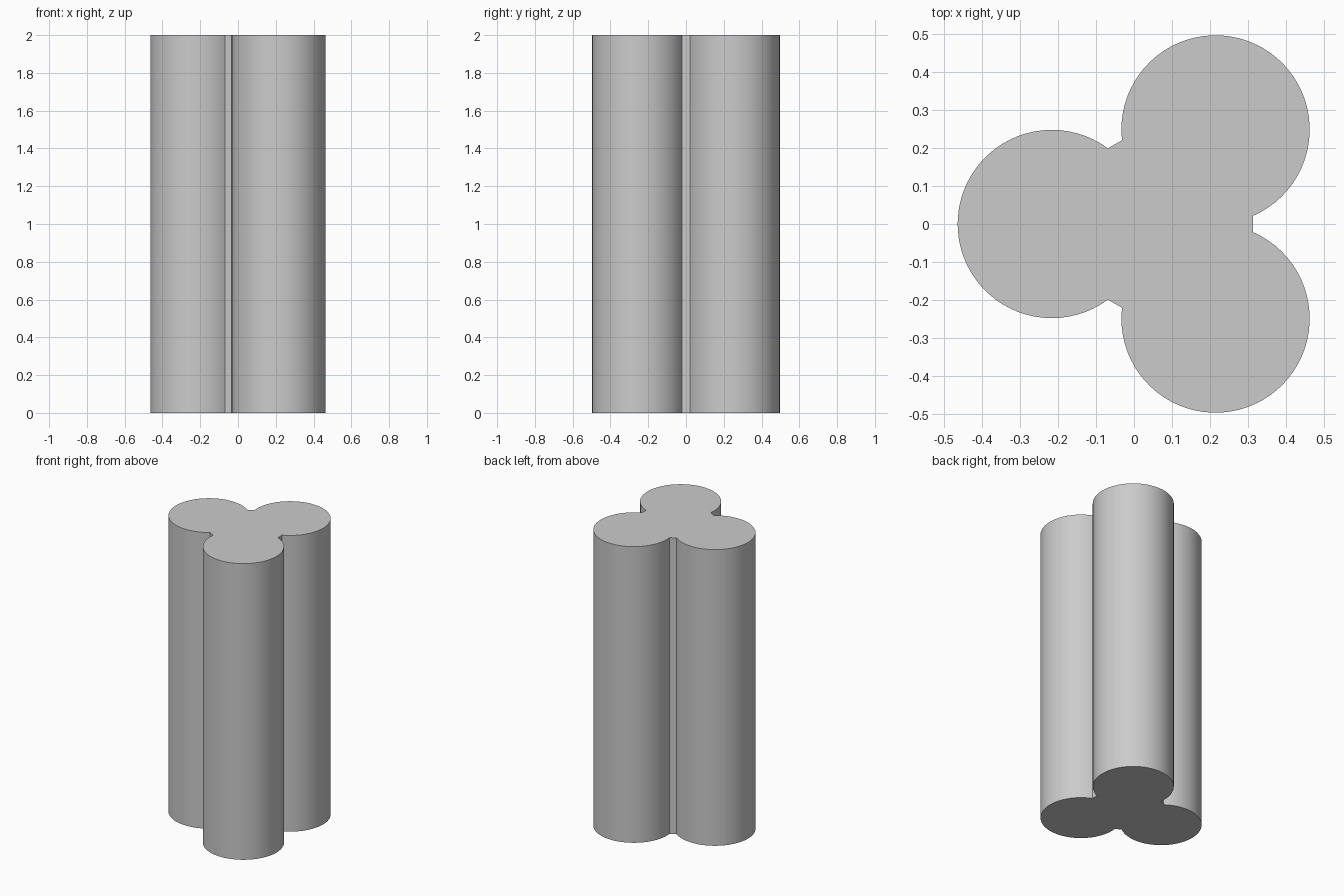
import bpy
import bmesh
from math import acos, cos, sin, pi, radians
from mathutils import Vector

if "Cube" in bpy.data.objects:
    bpy.data.objects.remove(bpy.data.objects["Cube"], do_unlink=True)

HEIGHT = 2.0
RADIUS = 0.248      # radius of each lobe
SPREAD = 0.2875     # column axis to lobe axis
WEB = 0.2425        # column axis to the flat webs between lobes
CENTRE = Vector((0.071, 0, 0))
STEPS = 48          # segments along each lobe arc

# Material
grey = bpy.data.materials.new("plain grey")
grey.use_nodes = True
colour = (0.6, 0.6, 0.6, 1)
grey.diffuse_color = colour
grey.node_tree.nodes["Principled BSDF"].inputs["Base Color"].default_value = colour

# Three-lobed outline: each arc stops where it meets the flat webs
half_arc = pi / 3 + acos((WEB - SPREAD / 2) / RADIUS)
bm = bmesh.new()
outline = []
for lobe in range(3):
    facing = radians(60 + 120 * lobe)
    axis = CENTRE + SPREAD * Vector((cos(facing), sin(facing), 0))
    for i in range(STEPS + 1):
        a = facing - half_arc + 2 * half_arc * i / STEPS
        outline.append(bm.verts.new(axis + RADIUS * Vector((cos(a), sin(a), 0))))

# Extrude the outline into a solid column
base = bm.faces.new(outline)
top = bmesh.ops.extrude_face_region(bm, geom=[base], use_keep_orig=True)
raised = [g for g in top["geom"] if isinstance(g, bmesh.types.BMVert)]
bmesh.ops.translate(bm, verts=raised, vec=(0, 0, HEIGHT))
bmesh.ops.recalc_face_normals(bm, faces=bm.faces)

mesh = bpy.data.meshes.new("three_lobed_column")
bm.to_mesh(mesh)
bm.free()
mesh.materials.append(grey)
column = bpy.data.objects.new("three_lobed_column", mesh)
bpy.context.collection.objects.link(column)

# Smooth lobes with sharp rims and web edges
bpy.ops.object.select_all(action="DESELECT")
column.select_set(True)
bpy.context.view_layer.objects.active = column
bpy.ops.object.shade_smooth_by_angle(angle=radians(20))
